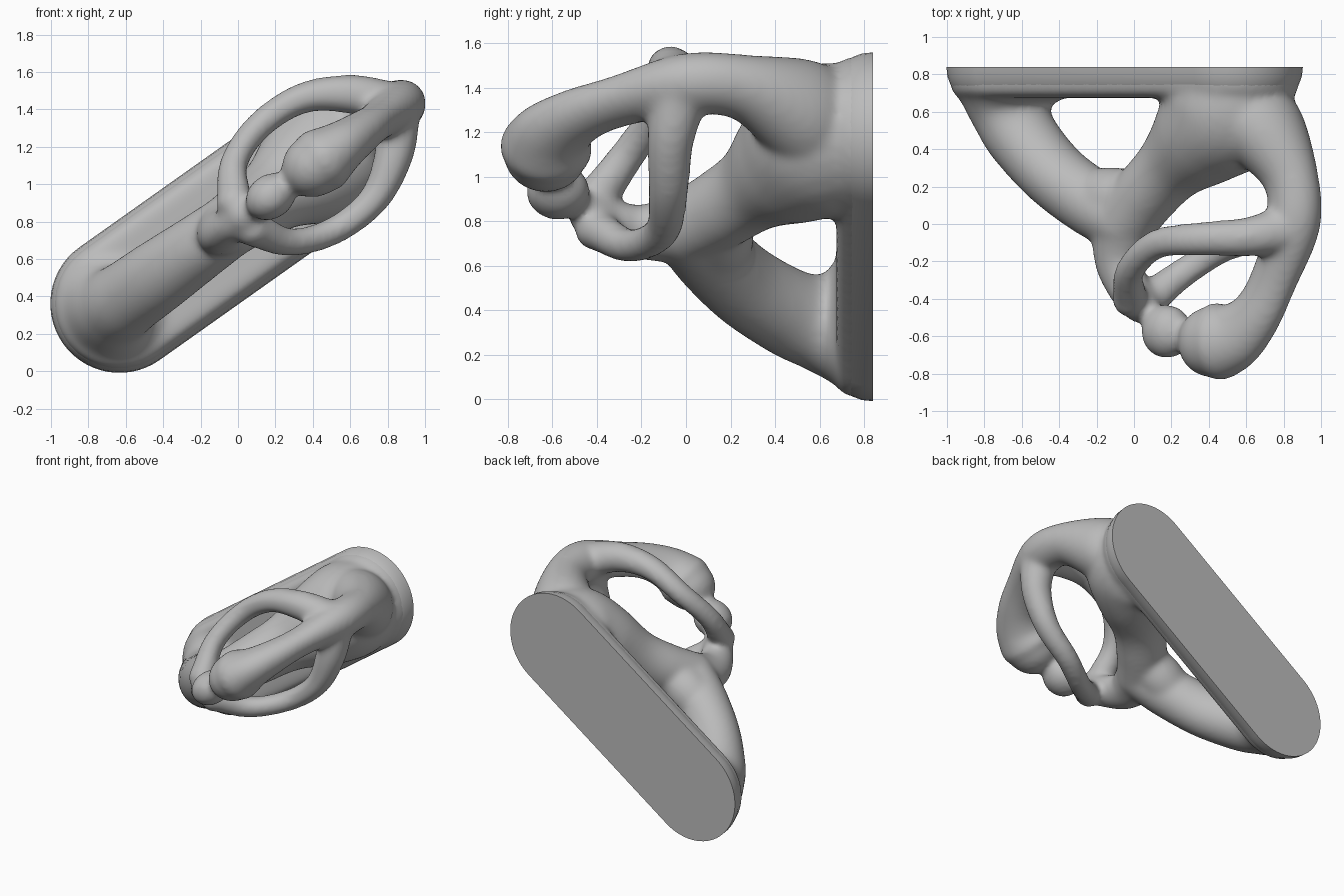
import bpy, bmesh, math
from mathutils import Vector, Matrix

cube = bpy.data.objects.get("Cube")
if cube:
    bpy.data.objects.remove(cube, do_unlink=True)

grey = bpy.data.materials.new("plain_grey")
grey.use_nodes = True
colour = (0.5, 0.5, 0.5, 1)
grey.diffuse_color = colour
grey.node_tree.nodes["Principled BSDF"].inputs["Base Color"].default_value = colour

# Tilted frame: u runs along the wall plate, v across it, y stays depth
TILT = math.atan2(0.85, 1.2)
FRAME = Matrix.Translation((-0.05, 0, 0.775)) @ Matrix.Rotation(-TILT, 4, 'Y')
ACROSS = Vector((0, 0, 1))


def finish(name, bm):
    bmesh.ops.recalc_face_normals(bm, faces=bm.faces)
    bm.transform(FRAME)
    mesh = bpy.data.meshes.new(name)
    bm.to_mesh(mesh)
    bm.free()
    mesh.materials.append(grey)
    obj = bpy.data.objects.new(name, mesh)
    bpy.context.scene.collection.objects.link(obj)
    return obj


def loft(bm, rings):
    loops = [[bm.verts.new(p) for p in ring] for ring in rings]
    n = len(loops[0])
    for a, b in zip(loops, loops[1:]):
        for i in range(n):
            j = (i + 1) % n
            bm.faces.new((a[i], a[j], b[j], b[i]))
    bm.faces.new(loops[0][::-1])
    bm.faces.new(loops[-1])


def blob(bm, centre, size):
    m = Matrix.Translation(centre) @ Matrix.Diagonal((*size, 1))
    bmesh.ops.create_uvsphere(bm, u_segments=32, v_segments=20, radius=1, matrix=m)


def spline(points, steps=8):
    pts = [Vector(p) for p in points]
    pts = [pts[0] * 2 - pts[1]] + pts + [pts[-1] * 2 - pts[-2]]
    out = []
    for a, b, c, d in zip(pts, pts[1:], pts[2:], pts[3:]):
        for k in range(steps):
            t = k / steps
            out.append(0.5 * (2 * b + (c - a) * t + (2 * a - 5 * b + 4 * c - d) * t * t
                              + (3 * b - a - 3 * c + d) * t ** 3))
    return out + [pts[-2]]


def limb(bm, points, sides=28):
    """Sweep an oval along (u, y, v, in-plane radius, across radius), round at the far end."""
    path = spline(points)
    rings = []
    for i, p in enumerate(path):
        lo, hi = path[max(i - 1, 0)], path[min(i + 1, len(path) - 1)]
        tangent = Vector(hi[:3]) - Vector(lo[:3])
        side = tangent.cross(ACROSS).normalized()
        up = side.cross(tangent).normalized()
        rings.append([Vector(p[:3]) + side * p[3] * math.cos(a) + up * p[4] * math.sin(a)
                      for a in (math.tau * k / sides for k in range(sides))])
    loft(bm, rings)
    tip = path[-1]
    blob(bm, tip[:3], (tip[3], tip[3], tip[4]))


def stadium(y, radius, half=0.715, n=28):
    ring = []
    for end in (0, 1):
        for k in range(n + 1):
            a = math.pi * (k / n + end) - math.pi / 2
            ring.append((half * (1 - 2 * end) + radius * math.cos(a), y, radius * math.sin(a)))
    return ring


# Wall plate: flared stadium with a flat back
bm = bmesh.new()
loft(bm, [stadium(y, r) for y, r in
          ((0.70, 0.31), (0.71, 0.33), (0.75, 0.35), (0.79, 0.365), (0.84, 0.37))])
plate = finish("wall_plate", bm)
bpy.ops.object.select_all(action='DESELECT')
plate.select_set(True)
bpy.context.view_layer.objects.active = plate
bpy.ops.object.shade_smooth_by_angle(angle=math.radians(40))

bm = bmesh.new()
# Root slab that blends the legs into the plate
loft(bm, [stadium(y, r) for y, r in ((0.675, 0.295), (0.70, 0.335), (0.75, 0.352), (0.82, 0.352))])
# Lower leg from the plate to the junction
limb(bm, [(-0.75, 0.80, 0, 0.30, 0.32), (-0.75, 0.70, 0, 0.29, 0.305),
          (-0.74, 0.59, 0, 0.215, 0.225), (-0.665, 0.46, 0, 0.192, 0.203),
          (-0.46, 0.265, 0, 0.18, 0.195), (-0.21, 0.11, 0, 0.18, 0.18),
          (0, 0.01, 0, 0.17, 0.17)])
# Thick upper leg from the plate to the junction
limb(bm, [(0.68, 0.80, 0, 0.35, 0.33), (0.67, 0.70, 0, 0.365, 0.34), (0.64, 0.59, 0, 0.36, 0.345),
          (0.49, 0.45, 0, 0.275, 0.30), (0.30, 0.3, 0, 0.19, 0.21), (0.13, 0.15, 0, 0.175, 0.185),
          (0, 0.01, 0, 0.17, 0.17)])
# Web filling the crook between the legs
blob(bm, (-0.09, 0.14, 0), (0.27, 0.165, 0.165))
# Long curling arm with its swollen tip
limb(bm, [(0.74, 0.62, 0, 0.24, 0.28), (0.92, 0.49, 0, 0.22, 0.24), (1.085, 0.25, 0, 0.155, 0.145),
          (1.105, 0, 0, 0.15, 0.135), (0.975, -0.3, 0, 0.135, 0.105),
          (0.865, -0.48, 0, 0.145, 0.115), (0.735, -0.59, 0, 0.18, 0.14),
          (0.62, -0.625, 0, 0.21, 0.178), (0.57, -0.63, 0, 0.19, 0.168)])
# Column from the junction to the front of the ring
limb(bm, [(0, 0.02, 0, 0.18, 0.17), (-0.04, -0.18, 0, 0.14, 0.12),
          (0.02, -0.33, 0, 0.12, 0.10), (0.10, -0.43, 0, 0.10, 0.10)])
# Mirrored strands of the open ring
for s in (1, -1):
    limb(bm, [(1.08, -0.03, s * 0.04, 0.13, 0.12), (0.94, -0.07, s * 0.20, 0.105, 0.105),
              (0.72, -0.08, s * 0.33, 0.09, 0.083), (0.45, -0.11, s * 0.345, 0.08, 0.075),
              (0.22, -0.25, s * 0.26, 0.08, 0.075), (0.10, -0.40, s * 0.09, 0.10, 0.09)])
# Small bead joined to the arm tip and ring by slim necks
blob(bm, (0.275, -0.575, 0), (0.145, 0.145, 0.12))
limb(bm, [(0.30, -0.60, 0, 0.06, 0.06), (0.41, -0.63, 0, 0.055, 0.055),
          (0.5, -0.62, 0, 0.08, 0.08)])
limb(bm, [(0.12, -0.43, 0, 0.07, 0.07), (0.22, -0.53, 0, 0.07, 0.07)])

# Fuse the limbs into one flowing body
body = finish("branching_body", bm)
fuse = body.modifiers.new("Fuse", 'REMESH')
fuse.mode = 'VOXEL'
fuse.voxel_size = 0.018
fuse.use_smooth_shade = True
soften = body.modifiers.new("Soften", 'SMOOTH')
soften.factor = 0.5
soften.iterations = 18
